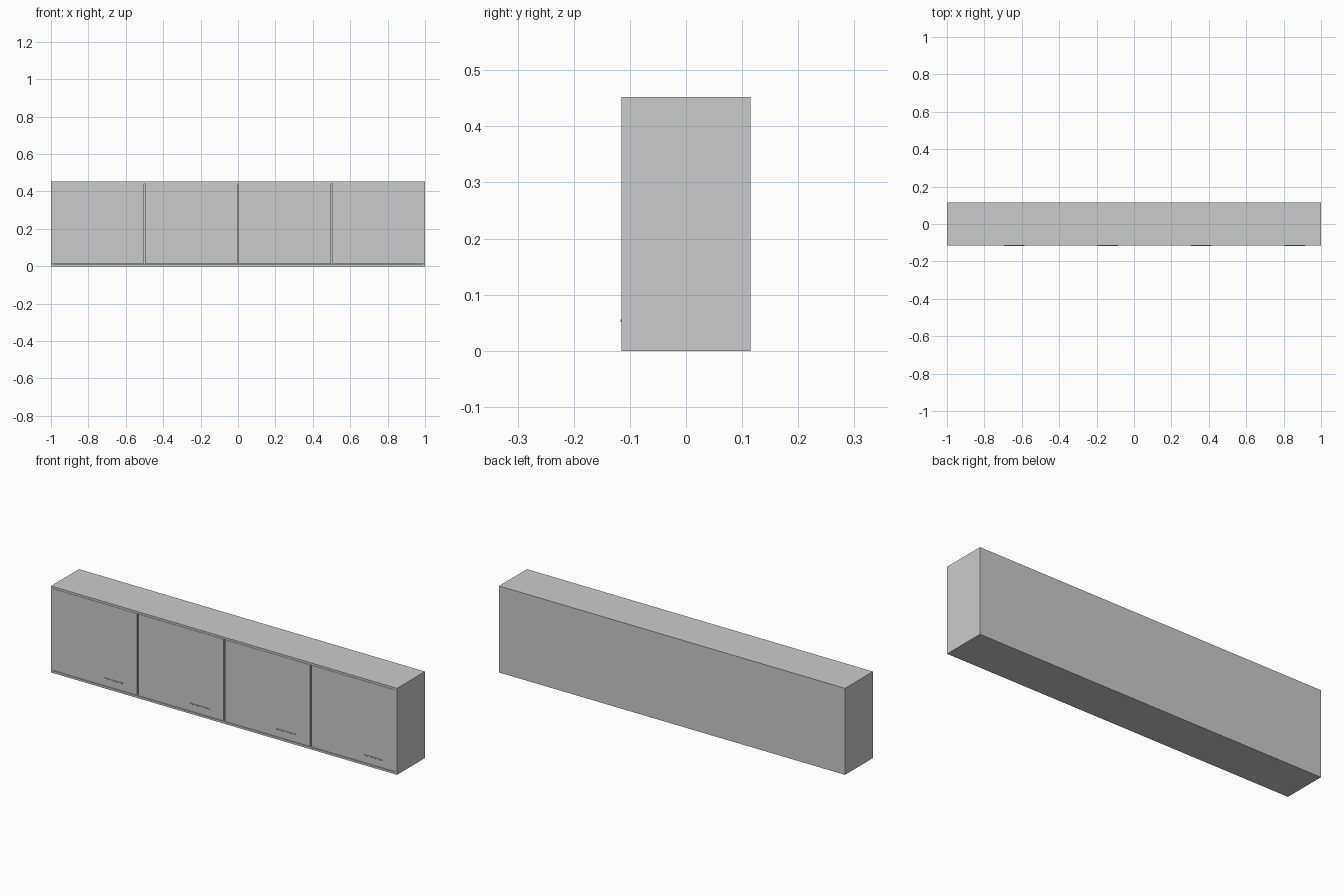
import bpy

if "Cube" in bpy.data.objects:
    bpy.data.objects.remove(bpy.data.objects["Cube"])

W, D, H, T = 2.0, 0.23, 0.452, 0.011
X, Y = W / 2, D / 2
GAP = 0.004


def box(name, x0, x1, y0, y1, z0, z1, bevel=0):
    bpy.ops.mesh.primitive_cube_add(
        size=1, location=((x0 + x1) / 2, (y0 + y1) / 2, (z0 + z1) / 2))
    o = bpy.context.object
    o.name = name
    o.scale = (x1 - x0, y1 - y0, z1 - z0)
    bpy.ops.object.transform_apply(location=False, rotation=False, scale=True)
    if bevel:
        m = o.modifiers.new("soft_edge", 'BEVEL')
        m.width = bevel
        m.segments = 1
    return o


# carcass: top and bottom run full width, sides sit between them
box("bottom_panel", -X, X, -Y, Y, 0, T)
box("top_panel", -X, X, -Y, Y, H - T, H)
box("left_side", -X, -X + T, -Y, Y, T, H - T)
box("right_side", X - T, X, -Y, Y, T, H - T)
box("back_panel", -X + T, X - T, Y - T, Y, T, H - T)

# upright dividers behind the door joints
for i, x in enumerate((-0.5, 0, 0.5)):
    box(f"divider_{i + 1}", x - T / 2, x + T / 2, -Y + T, Y - T, T, H - T)

# four inset doors with slim pull bars near the lower right corner
for i in range(4):
    x0 = -X + 0.5 * i
    left = x0 + (T + 0.001 if i == 0 else GAP)
    right = x0 + 0.5 - (T + 0.001 if i == 3 else GAP)
    box(f"door_{i + 1}", left, right, -Y, -Y + T, T + 0.003, H - T - 0.001)
    hx = x0 + 0.36
    box(f"handle_{i + 1}", hx - 0.055, hx + 0.055, -Y - 0.002, -Y + 0.002,
        0.051, 0.056, 0.0006)
